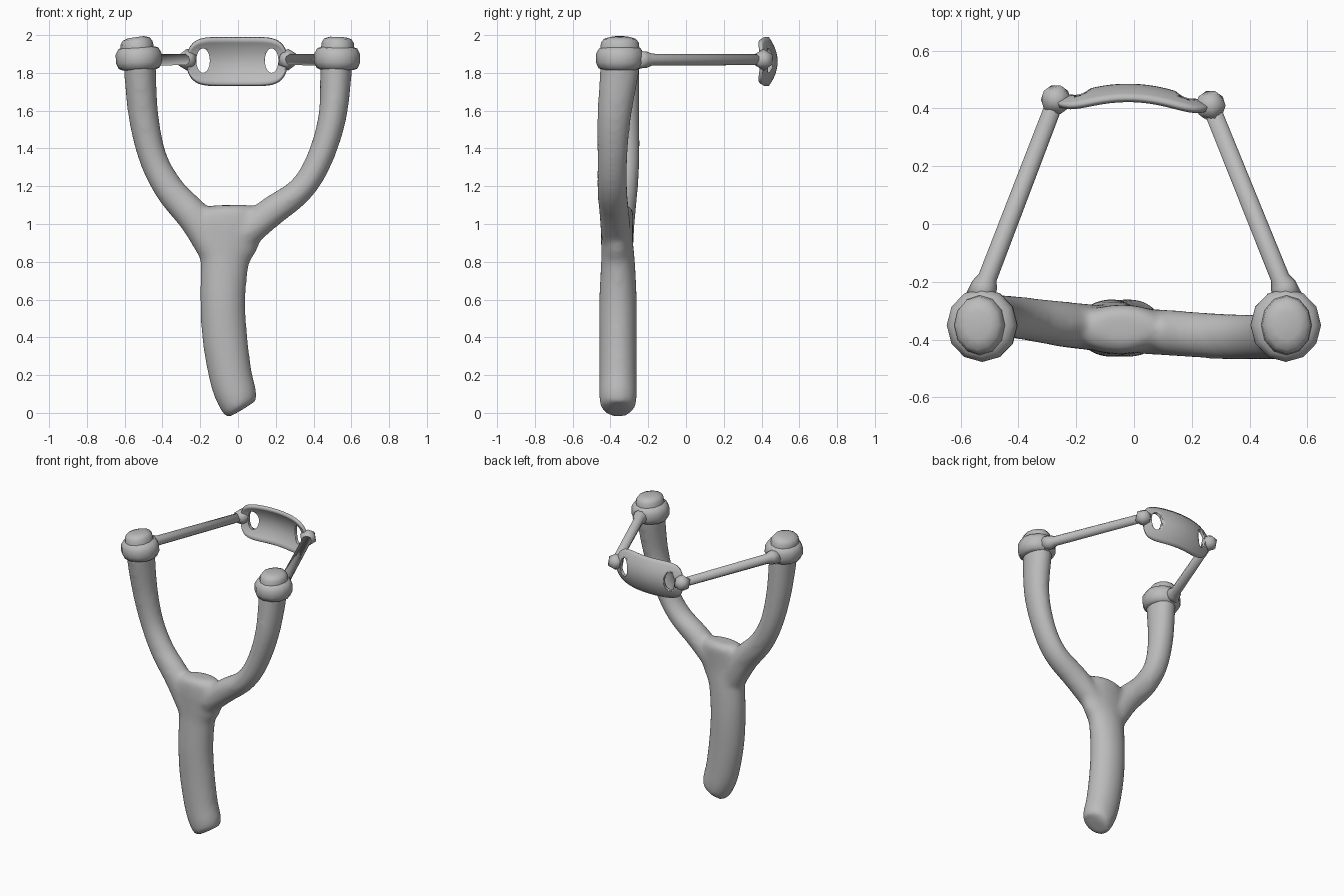
import bpy, bmesh, math
from mathutils import Vector, Matrix

cube = bpy.data.objects.get("Cube")
if cube:
    bpy.data.objects.remove(cube, do_unlink=True)

grey = bpy.data.materials.new("plain grey")
grey.use_nodes = True
grey.diffuse_color = (0.5, 0.5, 0.5, 1)
grey.node_tree.nodes["Principled BSDF"].inputs["Base Color"].default_value = (0.5, 0.5, 0.5, 1)


def finish(name, bm):
    """Turn a bmesh into a smooth-shaded grey object."""
    bmesh.ops.recalc_face_normals(bm, faces=bm.faces)
    for f in bm.faces:
        f.smooth = True
    mesh = bpy.data.meshes.new(name)
    bm.to_mesh(mesh)
    bm.free()
    mesh.materials.append(grey)
    ob = bpy.data.objects.new(name, mesh)
    bpy.context.collection.objects.link(ob)
    return ob


def spline(points, steps):
    """Catmull-Rom interpolation of (x, y, z, radius_u, radius_v) rows."""
    p = [Vector(q) for q in points]
    p = [2 * p[0] - p[1]] + p + [2 * p[-1] - p[-2]]
    out = []
    for i in range(1, len(p) - 2):
        a, b, c, d = p[i - 1:i + 3]
        for k in range(steps):
            t = k / steps
            out.append(0.5 * (2 * b + (c - a) * t + (2 * a - 5 * b + 4 * c - d) * t * t
                              + (3 * b - a - 3 * c + d) * t ** 3))
    return out + [p[-2]]


def loft(bm, rows, axis, sides):
    """Closed tube of elliptical rings square to the path."""
    rings = []
    for i, r in enumerate(rows):
        t = (rows[min(i + 1, len(rows) - 1)] - rows[max(i - 1, 0)]).to_3d().normalized()
        u = t.cross(Vector(axis)).normalized()
        v = u.cross(t)
        c = Vector(r[:3])
        angles = [2 * math.pi * k / sides for k in range(sides)]
        rings.append([bm.verts.new(c + u * r[3] * math.cos(a) + v * r[4] * math.sin(a)) for a in angles])
    for a, b in zip(rings, rings[1:]):
        for k in range(sides):
            j = (k + 1) % sides
            bm.faces.new((a[k], a[j], b[j], b[k]))
    bm.faces.new(rings[0])
    bm.faces.new(rings[-1])


# Forked body: handle and two arms, melted together
bm = bmesh.new()
handle = [(0.01, -0.36, 0.01, 0.06, 0.06), (0, -0.36, 0.03, 0.09, 0.09),
          (-0.01, -0.36, 0.09, 0.11, 0.10), (-0.04, -0.36, 0.2, 0.115, 0.10),
          (-0.07, -0.36, 0.4, 0.12, 0.10), (-0.08, -0.36, 0.6, 0.12, 0.10),
          (-0.07, -0.36, 0.8, 0.13, 0.09), (-0.055, -0.365, 0.9, 0.165, 0.085),
          (-0.045, -0.365, 1.0, 0.18, 0.085), (-0.04, -0.36, 1.07, 0.15, 0.08),
          (-0.04, -0.36, 1.1, 0.1, 0.05)]
left_arm = [(0.03, -0.37, 0.94, 0.08, 0.08), (0.17, -0.38, 1.06, 0.08, 0.08),
            (0.33, -0.39, 1.18, 0.07, 0.08), (0.43, -0.39, 1.34, 0.07, 0.08),
            (0.5, -0.38, 1.57, 0.075, 0.09), (0.52, -0.35, 1.83, 0.085, 0.105),
            (0.52, -0.35, 1.9, 0.085, 0.1)]
right_arm = [(-0.11, -0.36, 0.84, 0.09, 0.08), (-0.22, -0.35, 1.02, 0.09, 0.08),
             (-0.36, -0.33, 1.18, 0.08, 0.075), (-0.45, -0.32, 1.35, 0.075, 0.075),
             (-0.5, -0.33, 1.57, 0.08, 0.085), (-0.52, -0.35, 1.83, 0.085, 0.105),
             (-0.52, -0.35, 1.9, 0.085, 0.1)]
for path in (handle, left_arm, right_arm):
    loft(bm, spline(path, 6), (0, 1, 0), 24)
body = finish("forked_body", bm)
mod = body.modifiers.new("Merge", 'REMESH')
mod.mode = 'VOXEL'
mod.voxel_size = 0.015
mod.use_smooth_shade = True
mod = body.modifiers.new("Soften", 'SMOOTH')
mod.factor = 0.5
mod.iterations = 12


def lathe(name, profile, squash, place, tilt, sides=12):
    """Stack of round rings, tilted about y and moved into place."""
    bm = bmesh.new()
    rows = [Vector((0, 0, z, r * squash, r)) for r, z in profile]
    loft(bm, rows, (0, 1, 0), sides)
    bm.transform(Matrix.Translation(place) @ Matrix.Rotation(tilt, 4, 'Y'))
    return finish(name, bm)


# Collars, knobs, bands and knots on each side
collar = [(0.09, -0.06), (0.113, -0.05), (0.127, -0.02), (0.127, 0.025), (0.11, 0.055), (0.08, 0.065)]
knob = [(0.10, 0.0), (0.105, 0.05), (0.1, 0.09), (0.085, 0.11), (0.05, 0.12)]
for side, s, tilt, knot in (("left", 1, 0.04, (0.265, 0.41)), ("right", -1, -0.14, (-0.27, 0.43))):
    lathe(side + "_collar", collar, 0.96, (s * 0.525, -0.35, 1.875), tilt * 0.3)
    lathe(side + "_knob", knob, 0.85, (s * 0.525, -0.35, 1.87), tilt)

    start, end = Vector((s * 0.535, -0.26, 1.87)), Vector((*knot, 1.87))
    bm = bmesh.new()
    rows = [Vector((*start.lerp(end, t), r, r))
            for t, r in ((0, 0.05), (0.07, 0.045), (0.11, 0.033), (1, 0.03))]
    loft(bm, rows, (0, 0, 1), 10)
    finish(side + "_band", bm)

    bm = bmesh.new()
    bmesh.ops.create_icosphere(bm, subdivisions=1, radius=0.058)
    bm.transform(Matrix.Translation(end))
    finish(side + "_knot", bm)

# Cupped pouch with rounded ends
bm = bmesh.new()
cols, rows = 32, 12
grid = []
for i in range(cols + 1):
    x = -0.262 * math.cos(math.pi * i / cols)
    h = 0.125 * math.sqrt(max(0, 1 - (abs(x) / 0.265) ** 6))
    line = []
    for j in range(rows + 1):
        dz = h * (2 * j / rows - 1)
        line.append(bm.verts.new((x - 0.005, 0.475 - 0.95 * x * x - 2.9 * dz * dz - 0.03 * x, 1.86 + dz)))
    grid.append(line)
for a, b in zip(grid, grid[1:]):
    for j in range(rows):
        bm.faces.new((a[j], b[j], b[j + 1], a[j + 1]))
pouch = finish("pouch", bm)
mod = pouch.modifiers.new("Thickness", 'SOLIDIFY')
mod.thickness = 0.02
mod.offset = 0

# Slots at the pouch ends
bm = bmesh.new()
for x in (-0.185, 0.178):
    m = (Matrix.Translation((x, 0.43, 1.865)) @ Matrix.Diagonal((0.036, 1, 0.065, 1))
         @ Matrix.Rotation(math.pi / 2, 4, 'X'))
    bmesh.ops.create_cone(bm, cap_ends=True, segments=20, radius1=1, radius2=1, depth=0.3, matrix=m)
slots = finish("slot_cutter", bm)
slots.hide_render = True
slots.hide_viewport = True
mod = pouch.modifiers.new("Slots", 'BOOLEAN')
mod.operation = 'DIFFERENCE'
mod.object = slots

# Keep the pouch rim crisp
bpy.ops.object.select_all(action='DESELECT')
pouch.select_set(True)
bpy.context.view_layer.objects.active = pouch
bpy.ops.object.shade_smooth_by_angle(angle=math.radians(40))
